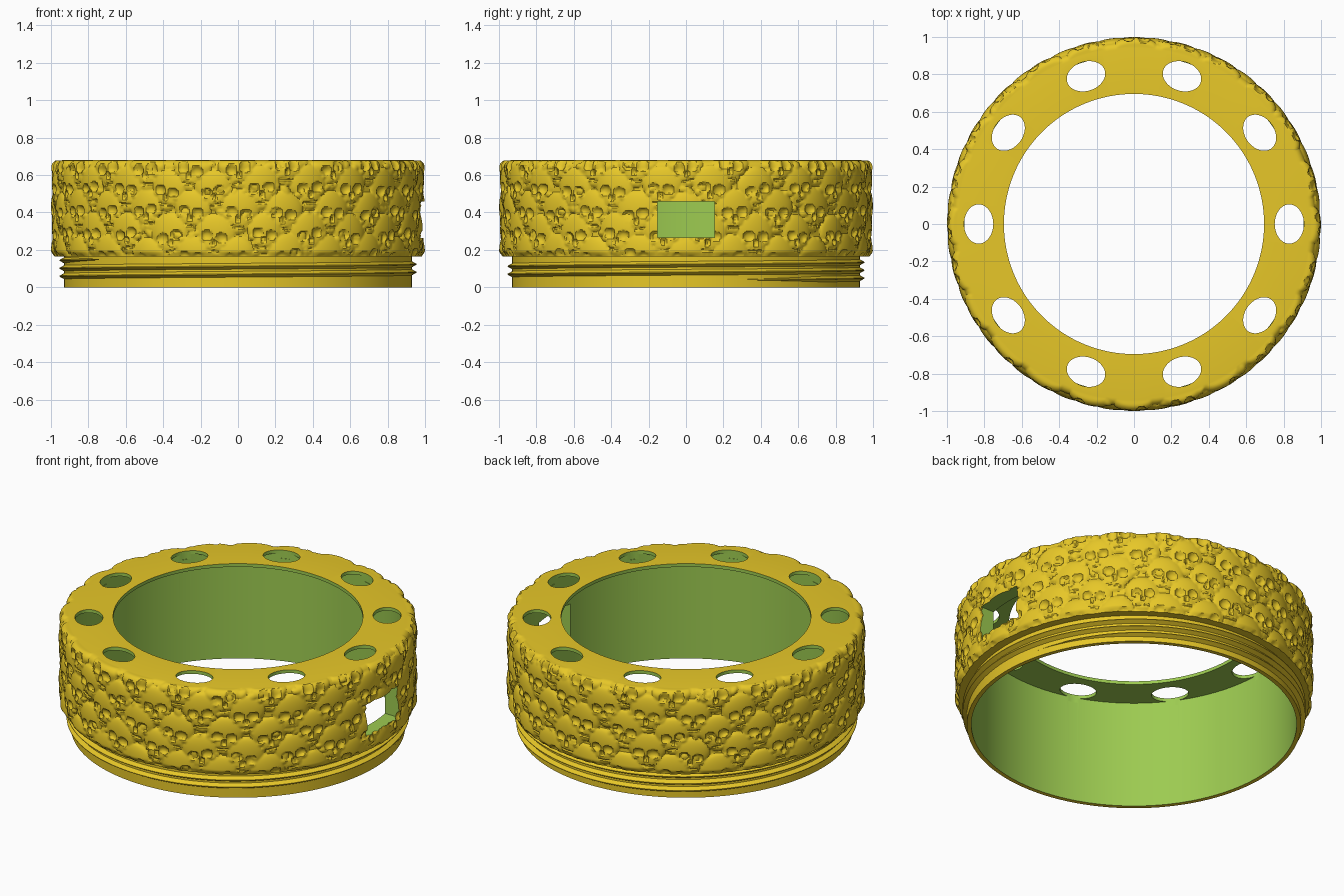
import bpy, bmesh, math, random
from mathutils import Matrix

if "Cube" in bpy.data.objects:
    bpy.data.objects.remove(bpy.data.objects["Cube"])

random.seed(4)
SEG = 864
TAU = 2 * math.pi


def material(name, rgb):
    m = bpy.data.materials.new(name)
    m.diffuse_color = (*rgb, 1)
    m.use_nodes = True
    m.node_tree.nodes["Principled BSDF"].inputs["Base Color"].default_value = m.diffuse_color
    return m


yellow = material("golden_yellow", (0.947, 0.679, 0.025))
green = material("leaf_green", (0.337, 0.597, 0.082))


def finish(bm, name, mats):
    me = bpy.data.meshes.new(name)
    bm.to_mesh(me)
    bm.free()
    for m in mats:
        me.materials.append(m)
    ob = bpy.data.objects.new(name, me)
    bpy.context.collection.objects.link(ob)
    return ob


# Relief motifs: staggered rows of skulls, with pebbles filling the gaps
skulls = []
for row in range(5):
    for i in range(24):
        a = (i + 0.5 * (row % 2)) * TAU / 24 + random.uniform(-0.015, 0.015)
        z = 0.17 + 0.12 * row + random.uniform(-0.012, 0.012)
        skulls.append((a, z, random.uniform(0.2, 0.225), random.uniform(-0.25, 0.25), True))
for i in range(420):
    skulls.append((random.uniform(0, TAU), random.uniform(0.16, 0.69),
                   random.uniform(0.04, 0.09), random.uniform(-1.5, 1.5), False))


def dome(p, q, cx, cy, rx, ry):
    d = 1 - ((p - cx) / rx) ** 2 - ((q - cy) / ry) ** 2
    return math.sqrt(d) if d > 0 else 0.0


def skull_height(p, q):
    p = abs(p)
    h = max(dome(p, q, 0, 0.1, 0.5, 0.42), 0.85 * dome(p, q, 0, -0.27, 0.31, 0.3),
            0.8 * dome(p, q, 0.27, -0.17, 0.14, 0.1))
    if h <= 0:
        return 0.0
    h -= 0.75 * dome(p, q, 0.18, -0.04, 0.135, 0.12)      # eye sockets
    h -= 0.5 * dome(p, q, 0, -0.2, 0.06, 0.09)            # nose
    if p < 0.2 and -0.47 < q < -0.31:                     # teeth
        h -= 0.3 if abs(q + 0.39) < 0.025 else 0.12 * (math.sin(p * 75) > 0)
    return max(h, 0.1)


def relief(near, z):
    best = 0.0
    for da, sz, s, tilt, is_skull in near:
        v = z - sz
        if abs(v) > 0.6 * s:
            continue
        c, n = math.cos(tilt), math.sin(tilt)
        p, q = (da * c + v * n) / s, (v * c - da * n) / s
        h = skull_height(p, q) if is_skull else 0.6 * dome(p, q, 0, 0, 0.5, 0.3)
        best = max(best, h)
    return best


# Housing profile: radius, height, normal (r, z), relief depth, and distance up the wall
profile = [(0.905, 0, 0, 0, 0, 0), (0.93, 0, 0, 0, 0, 0), (0.93, 0.165, 0, 0, 0, 0)]
WALL = 66
for i in range(WALL + 1):
    z = 0.165 + 0.475 * i / WALL
    profile.append((0.974, z, 1, 0, 0.025 * min(1, 0.3 + i / 5), z))
for i in range(1, 10):
    t = i / 9 * math.pi / 2
    profile.append((0.934 + 0.04 * math.cos(t), 0.64 + 0.04 * math.sin(t), math.cos(t),
                    math.sin(t), 0.025 * math.cos(t) ** 1.5 if i < 9 else 0, 0.64 + 0.04 * t))
profile += [(0.695, 0.68, 0, 0, 0, 0), (0.695, 0.66, 0, 0, 0, 0), (0.905, 0.66, 0, 0, 0, 0)]

# Housing: lathe the profile, pushing the outer wall out by the relief
bm = bmesh.new()
columns = []
for j in range(SEG):
    a = TAU * j / SEG
    near = []
    for sa, sz, s, tilt, kind in skulls:
        d = (a - sa + math.pi) % TAU - math.pi
        if abs(d) < 0.6 * s:
            near.append((d, sz, s, tilt, kind))
    col = []
    for r, z, nr, nz, k, w in profile:
        h = k * relief(near, w) if k else 0
        r, z = r + nr * h, min(z + nz * h, 0.679) if k else z
        col.append(bm.verts.new((r * math.cos(a), r * math.sin(a), z)))
    columns.append(col)
n = len(profile)
for j in range(SEG):
    A, B = columns[j], columns[(j + 1) % SEG]
    for i in range(n):
        k = (i + 1) % n
        f = bm.faces.new((A[i], B[i], B[k], A[k]))
        f.material_index = 1 if i >= n - 3 else 0         # lip, underside and inner wall
housing = finish(bm, "housing", [yellow, green])

# Cutter: ten oval flange holes and one side window
bm = bmesh.new()
for i in range(10):
    mat = (Matrix.Rotation(TAU * i / 10, 4, 'Z') @ Matrix.Translation((0.83, 0, 0.67))
           @ Matrix.Diagonal((0.078, 0.105, 1, 1)))
    bmesh.ops.create_cone(bm, cap_ends=True, segments=40, radius1=1, radius2=1,
                          depth=0.08, matrix=mat)
bmesh.ops.create_cube(bm, size=1, matrix=Matrix.Translation((0.95, 0, 0.3625))
                      @ Matrix.Diagonal((0.4, 0.304, 0.195, 1)))
cutter = finish(bm, "opening_cutter", [green])
cutter.hide_render = True

mod = housing.modifiers.new("openings", 'BOOLEAN')
mod.operation = 'DIFFERENCE'
mod.solver = 'EXACT'
mod.material_mode = 'TRANSFER'
mod.object = cutter
bpy.context.view_layer.objects.active = housing
housing.select_set(True)
bpy.ops.object.modifier_apply(modifier=mod.name)
bpy.data.objects.remove(cutter)
bpy.ops.object.shade_smooth_by_angle(angle=math.radians(30))

# Screw thread: tapered triangular ridge swept along a helix
bm = bmesh.new()
start, end, pitch, steps = math.radians(15), math.radians(945), 0.0425, 460
rings = []
for i in range(steps + 1):
    t = i / steps
    a = start + (end - start) * t
    z = 0.04 + pitch * (a - start) / TAU
    e = max(0.03, min(1, t * 25, (1 - t) * 25))
    rings.append([bm.verts.new((r * math.cos(a), r * math.sin(a), z + dz)) for r, dz in
                  ((0.926, -0.018 * e), (0.93 + 0.024 * e, -0.002),
                   (0.93 + 0.024 * e, 0.002), (0.926, 0.018 * e))])
for A, B in zip(rings, rings[1:]):
    for i in range(4):
        k = (i + 1) % 4
        bm.faces.new((A[i], B[i], B[k], A[k]))
bm.faces.new(rings[0])
bm.faces.new(rings[-1][::-1])
bmesh.ops.recalc_face_normals(bm, faces=bm.faces)
finish(bm, "screw_thread", [yellow])
